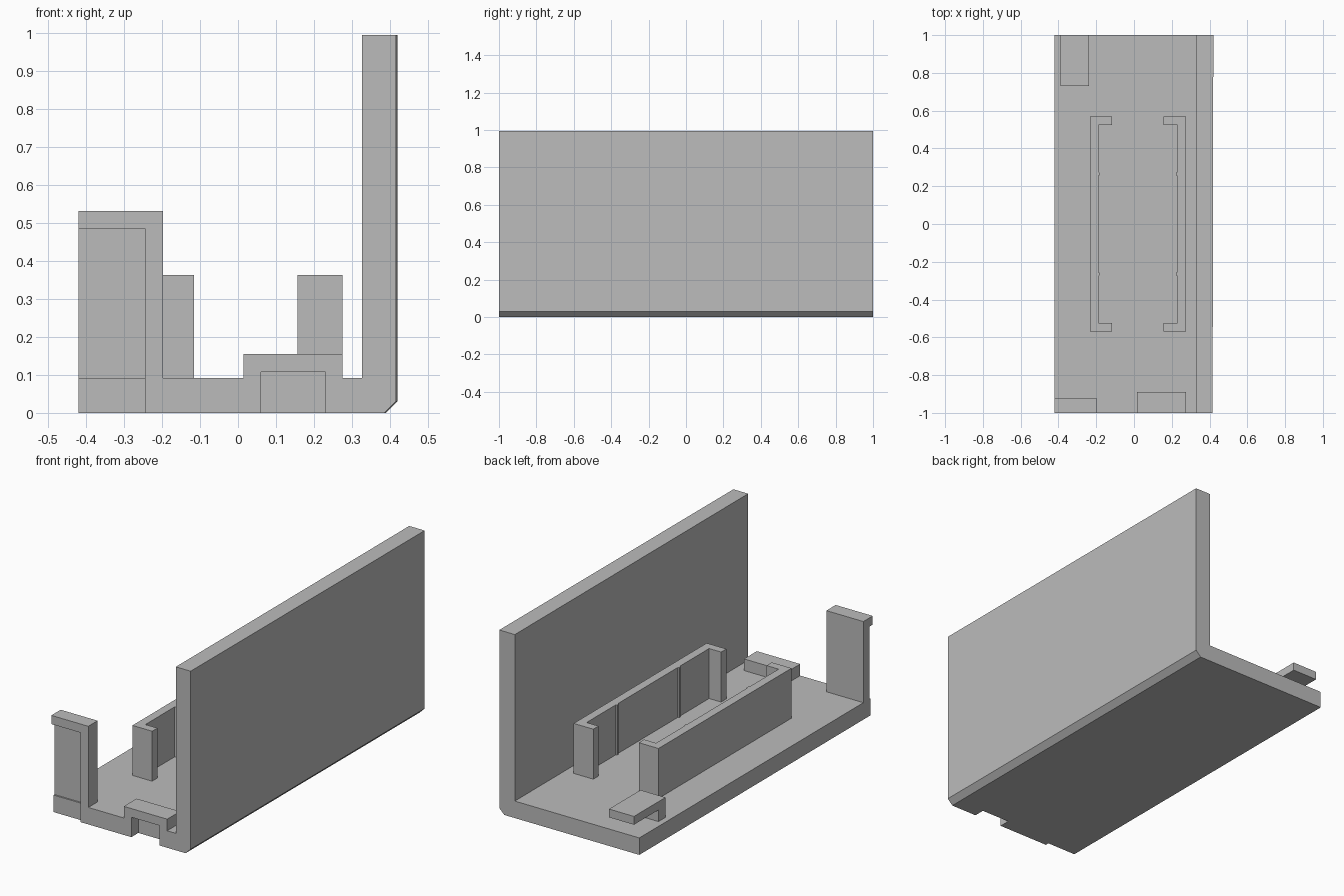
import bpy
import bmesh
import math
from mathutils import Vector

cube = bpy.data.objects.get("Cube")
if cube:
    bpy.data.objects.remove(cube, do_unlink=True)

FLOOR = 0.092   # top of the base plate
HALF = 1.0      # half length along y

grey = bpy.data.materials.new("plain_grey")
grey.use_nodes = True
grey.diffuse_color = (0.5, 0.5, 0.5, 1)
grey.node_tree.nodes["Principled BSDF"].inputs["Base Color"].default_value = (0.5, 0.5, 0.5, 1)


def extrude(name, outline, direction):
    """Closed prism from a planar outline of 3D points."""
    bm = bmesh.new()
    face = bm.faces.new([bm.verts.new(p) for p in outline])
    out = bmesh.ops.extrude_face_region(bm, geom=[face])
    moved = [v for v in out["geom"] if isinstance(v, bmesh.types.BMVert)]
    bmesh.ops.translate(bm, verts=moved, vec=Vector(direction))
    bmesh.ops.recalc_face_normals(bm, faces=bm.faces)
    mesh = bpy.data.meshes.new(name)
    bm.to_mesh(mesh)
    bm.free()
    mesh.materials.append(grey)
    obj = bpy.data.objects.new(name, mesh)
    bpy.context.collection.objects.link(obj)
    return obj


def along_y(name, profile, y0, y1):
    return extrude(name, [(x, y0, z) for x, z in profile], (0, y1 - y0, 0))


def along_z(name, plan, z0, z1):
    return extrude(name, [(x, y, z0) for x, y in plan], (0, 0, z1 - z0))


def box(name, x0, x1, y0, y1, z0, z1):
    return along_z(name, [(x0, y0), (x1, y0), (x1, y1), (x0, y1)], z0, z1)


def cut(targets, cutter):
    """Subtract the cutter from every target, then discard it."""
    cutter.hide_render = True
    for obj in targets:
        mod = obj.modifiers.new("cut", 'BOOLEAN')
        mod.operation = 'DIFFERENCE'
        mod.solver = 'EXACT'
        mod.object = cutter
        bpy.context.view_layer.objects.active = obj
        bpy.ops.object.modifier_apply(modifier=mod.name)
    bpy.data.objects.remove(cutter, do_unlink=True)


# Base plate and tall side wall in one L profile with a chamfered outer corner
body = along_y("base_and_wall", [
    (-0.42, 0), (0.386, 0), (0.416, 0.03), (0.416, 0.995),
    (0.327, 0.995), (0.327, FLOOR), (-0.42, FLOOR)], -HALF, HALF)
for v in body.data.vertices:      # outer face flares slightly to the back
    if v.co.y > 0 and v.co.x > 0.35:
        v.co.x += 0.004

# Front bridge with a shallow notch running down through the base
bridge = box("front_bridge", 0.015, 0.275, -HALF, -0.89, FLOOR, 0.155)
cut([body, bridge], box("notch_cutter", 0.06, 0.23, -1.1, -0.94, -0.1, 0.108))

# Front post with a lip along its top and inner edge
post = box("front_post", -0.42, -0.198, -HALF, -0.92, FLOOR, 0.532)
cut([post], box("post_cutter", -0.5, -0.245, -1.1, -0.972, -0.1, 0.485))
cut([body], box("corner_cutter", -0.5, -0.245, -1.1, -0.98, -0.1, 0.2))

# Rear hook: short leg carrying a plate that reaches the back edge
extrude("rear_hook", [(-0.388, y, z) for y, z in [
    (0.73, FLOOR), (0.79, FLOOR), (0.79, 0.155),
    (HALF, 0.155), (HALF, 0.2), (0.73, 0.2)]], (0.15, 0, 0))


def holder(name, outer, side):
    """C-shaped holder wall with two thin ribs on its inner face."""
    inner = outer - side * 0.046
    tip = outer - side * 0.118
    end, lip = 0.57, 0.525
    plan = [(outer, -end), (outer, end), (tip, end), (tip, lip), (inner, lip)]
    for centre in (0.265, -0.265):
        for i in range(5):
            a = math.pi * i / 4
            plan.append((inner - side * 0.008 * math.sin(a),
                         centre + 0.01 * math.cos(a)))
    plan += [(inner, -lip), (tip, -lip), (tip, -end)]
    along_z(name, plan, FLOOR, 0.363)


holder("left_holder", 0.275, 1)
holder("right_holder", -0.234, -1)
